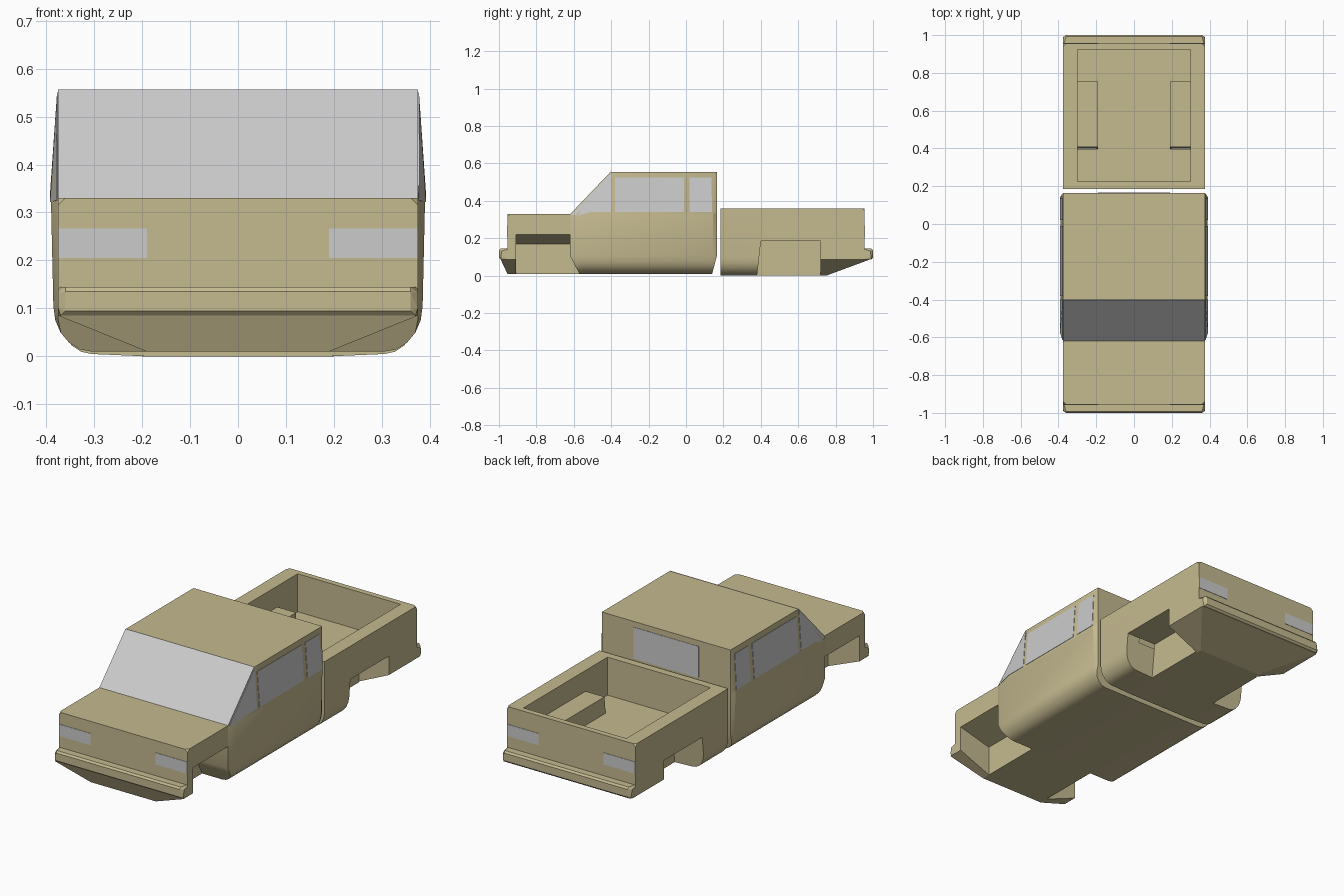
import bpy, bmesh, math
from mathutils import Vector

if "Cube" in bpy.data.objects:
    bpy.data.objects.remove(bpy.data.objects["Cube"])


def material(name, rgb):
    m = bpy.data.materials.new(name)
    m.diffuse_color = (*rgb, 1)
    m.use_nodes = True
    m.node_tree.nodes["Principled BSDF"].inputs["Base Color"].default_value = m.diffuse_color
    return m


PAINT = material("tan_paint", (0.56, 0.49, 0.28))
GLASS = material("grey_glass", (0.52, 0.52, 0.52))
LAMP = material("lamp_glass", (0.58, 0.55, 0.58))


def finish(name, bm, mat, smooth=False):
    bmesh.ops.recalc_face_normals(bm, faces=bm.faces)
    me = bpy.data.meshes.new(name)
    bm.to_mesh(me)
    bm.free()
    me.materials.append(mat)
    ob = bpy.data.objects.new(name, me)
    bpy.context.collection.objects.link(ob)
    if smooth:
        bpy.ops.object.select_all(action='DESELECT')
        ob.select_set(True)
        bpy.context.view_layer.objects.active = ob
        bpy.ops.object.shade_smooth_by_angle(angle=math.radians(28))
    return ob


def loft(bm, rings):
    rows = [[bm.verts.new(p) for p in r] for r in rings]
    n = len(rows[0])
    for a, b in zip(rows, rows[1:]):
        for i in range(n):
            j = (i + 1) % n
            bm.faces.new((a[i], a[j], b[j], b[i]))
    bm.faces.new(rows[0])
    bm.faces.new(rows[-1])


def prism(name, half, y0, y1, lean0=0, lean1=0, smooth=False):
    """Mirror a half section of (x, z) points and run it along y."""
    sec = half + [(-x, z) for x, z in reversed(half)]
    bm = bmesh.new()
    loft(bm, [[(x, y + k * z, z) for x, z in sec] for y, k in ((y0, lean0), (y1, lean1))])
    return finish(name, bm, PAINT, smooth)


def hull(name, pts):
    """Convex solid around points mirrored in x."""
    bm = bmesh.new()
    for x, y, z in pts:
        for s in (-1, 1):
            bm.verts.new((s * x, y, z))
    bmesh.ops.convex_hull(bm, input=bm.verts)
    bmesh.ops.dissolve_limit(bm, angle_limit=0.01, verts=bm.verts, edges=bm.edges)
    return finish(name, bm, PAINT)


def panel(name, pts, out, mat):
    """Thin plate pushed outwards from a flat outline."""
    d = Vector(out)
    bm = bmesh.new()
    loft(bm, [[Vector(p) - d for p in pts], [Vector(p) + d for p in pts]])
    return finish(name, bm, mat)


# Cab: stacked outlines with rounded sills and chamfered corners
def cab_ring(z, w, y0, y1):
    f = min(w, 0.375)
    q = [(w, y0 + 0.04), (w, y1 - 0.02), (f, y1)]
    return ([(f, y0, z)] + [(x, y, z) for x, y in q]
            + [(-x, y, z) for x, y in reversed(q)] + [(-f, y0, z)])


levels = []
for i in range(6):
    a = math.radians(18 * i)
    z = 0.105 - 0.095 * math.cos(a)
    t = (z - 0.01) / 0.095
    levels.append((z, 0.305 + 0.08 * math.sin(a), -0.57 - 0.05 * t, 0.14 + 0.025 * t))
levels += [(0.325, 0.39, -0.62, 0.165), (0.34, 0.39, -0.606, 0.165), (0.555, 0.375, -0.40, 0.165)]
bm = bmesh.new()
loft(bm, [cab_ring(*l) for l in levels])
finish("cab", bm, PAINT, True)

# Windows
panel("windshield", [(-.375, -.62, .325), (.375, -.62, .325), (.375, -.40, .555), (-.375, -.40, .555)],
      (0, -.0015, .0015), GLASS)
panel("rear_window", [(-.19, .165, .36), (.19, .165, .36), (.19, .165, .525), (-.19, .165, .525)],
      (0, .002, 0), GLASS)


def side_x(y, z):
    x = 0.39 - max(0, z - 0.34) * 0.015 / 0.215
    return x - 0.015 * max(0, -0.58 - y) / 0.04


panes = {
    "quarter_window": [(-.615, .325), (-.575, .322), (-.51, .34), (-.40, .34), (-.40, .55)],
    "front_door_window": [(-.38, .34), (-.01, .34), (-.01, .525), (-.38, .525)],
    "rear_door_window": [(.02, .34), (.14, .34), (.135, .525), (.02, .525)],
}
for name, outline in panes.items():
    for s, side in ((1, "right"), (-1, "left")):
        panel(f"{name}_{side}", [(s * side_x(y, z), y, z) for y, z in outline], (s * .002, 0, 0), GLASS)

# Hood with open front wheel wells
prism("hood", [(0, .33), (.375, .33), (.375, .22), (.19, .17), (.19, .01), (0, .01)][1:-1], -.91, -.57)

# End panels, bumpers and lamps at both ends
for s, end, z1, y_in in ((-1, "front", .33, .91), (1, "rear", .36, .925)):
    hull(f"{end}_panel", [(.375, s * y_in, .085), (.375, s * .955, .085), (.375, s * y_in, z1),
                          (.375, s * .955, z1 - .015), (.36, s * .955, z1), (.375, s * .94, z1)])
    hull(f"{end}_bumper", [(.375, s * .94, .085), (.375, s * .94, .145), (.36, s * .992, .145),
                           (.375, s * .985, .132), (.36, s * 1.0, .135), (.375, s * .99, .1),
                           (.36, s * 1.0, .095), (.37, s * .99, .085)])
    for side in (-1, 1):
        panel(f"{end}_lamp_{'right' if side > 0 else 'left'}",
              [(side * x, s * .955, z) for x, z in ((.19, .205), (.374, .205), (.374, .267), (.19, .267))],
              (0, .002, 0), LAMP)

# Sloping undersides below the bumpers
hull("front_chin", [(.375, -.99, .085), (.375, -.91, .085), (.19, -.955, .01), (.19, -.91, .01)])
hull("rear_chin", [(.375, .98, .085), (.375, .72, .085), (.19, .75, 0), (.19, .72, 0)])

# Cargo bed: sections along y, with wheel housings over the open wells
sill = [(.305 + .07 * math.sin(math.radians(18 * i)), .095 - .09 * math.cos(math.radians(18 * i)))
        for i in range(5, -1, -1)] + [(.19, 0)]
tub = [(.30, .16), (.30, .36), (.375, .36)]
housing = [(.19, .16), (.19, .25), (.30, .25)] + tub[1:]
K = 0.11
prism("bed_front_wall", [(.375, .36)] + sill, .185, .225, smooth=True)
prism("bed_front", tub + sill, .225, .38, 0, K, True)
prism("bed_over_wheels", housing + [(.375, .185), (.20, .185), (.20, 0)], .38, .72, K, 0)
prism("bed_behind_wheels", housing + [(.375, .085)], .72, .755)
prism("bed_rear", tub + [(.375, .085)], .755, .925)
